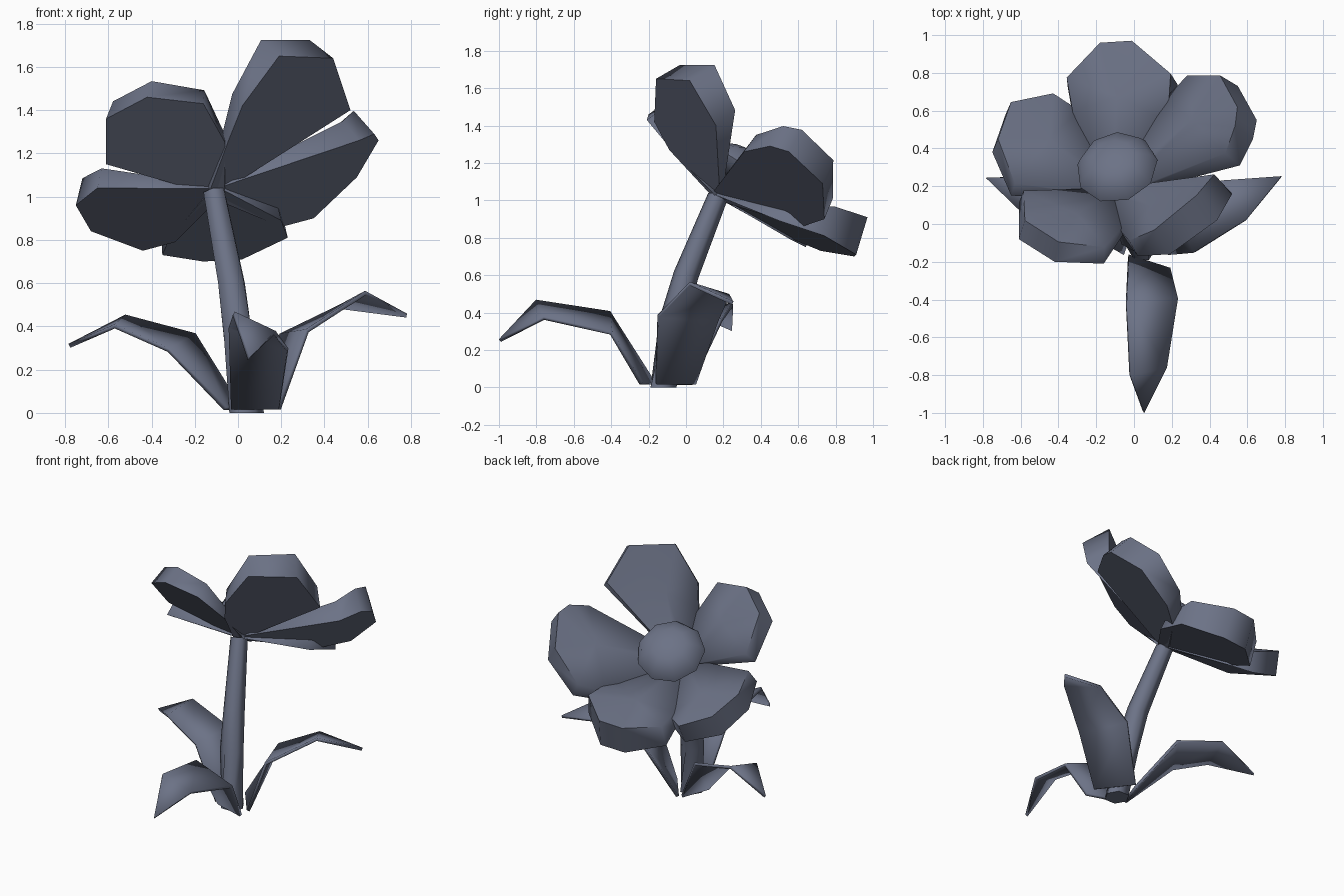
import bpy, bmesh, math
from mathutils import Vector as V

if "Cube" in bpy.data.objects:
    bpy.data.objects.remove(bpy.data.objects["Cube"])

AXIS = V((-0.20, 0.56, 0.80)).normalized()    # direction the blossom faces
ROOT = V((-0.10, 0.165, 1.02))                # where petals meet the stem

# One slate grey for the whole plant
SLATE = bpy.data.materials.new("slate")
SLATE.diffuse_color = (0.15, 0.17, 0.24, 1)
SLATE.use_nodes = True
SLATE.node_tree.nodes["Principled BSDF"].inputs["Base Color"].default_value = SLATE.diffuse_color


def finish(bm, name, angle):
    bmesh.ops.recalc_face_normals(bm, faces=bm.faces)
    me = bpy.data.meshes.new(name)
    bm.to_mesh(me)
    bm.free()
    me.materials.append(SLATE)
    ob = bpy.data.objects.new(name, me)
    bpy.context.collection.objects.link(ob)
    bpy.ops.object.select_all(action='DESELECT')
    ob.select_set(True)
    bpy.context.view_layer.objects.active = ob
    bpy.ops.object.shade_smooth_by_angle(angle=math.radians(angle))
    return ob


# Petal: flat back outlined by a few points, wall rising towards the tip,
# softly pillowed inner face
def petal(name, outline, thick):
    pts = [V(p) for p in outline]
    lateral = (pts[0] - pts[-1]).normalized() * 0.04
    pts = [ROOT + lateral] + pts + [ROOT - lateral]
    w = V()
    for p, q in zip(pts, pts[1:]):
        w += (p - ROOT).cross(q - ROOT)
    w.normalize()
    if w.dot(AXIS) < 0:
        w = -w
    reach = max((p - ROOT).length for p in pts)
    centre = sum(pts, V()) / len(pts)
    bm = bmesh.new()
    low = [bm.verts.new(p) for p in pts]
    rim = []
    for p in pts:
        a = (p - ROOT).length / reach
        rim.append(bm.verts.new(p + w * (0.02 + (thick - 0.02) * a ** 1.5)
                                + (centre - p) * 0.06 * a))
    mid = sum((r.co for r in rim), V()) / len(rim) + (centre - ROOT) * 0.1
    top = bm.verts.new(mid + w * 0.03)
    bm.faces.new(low)
    n = len(low)
    for i in range(n):
        j = (i + 1) % n
        bm.faces.new((low[i], low[j], rim[j], rim[i]))
        bm.faces.new((rim[i], rim[j], top))
    finish(bm, name, 75)


petal("petal_back", [(-0.32, 0.55, 0.80), (-0.35, 0.72, 0.73), (-0.16, 0.90, 0.70),
                     (0.02, 0.91, 0.71), (0.23, 0.74, 0.81), (0.20, 0.50, 0.89)], 0.21)
petal("petal_right", [(0.56, 0.31, 1.26), (0.63, 0.45, 1.29), (0.65, 0.55, 1.26),
                      (0.55, 0.73, 1.09), (0.35, 0.74, 0.90), (0.20, 0.62, 0.86)], 0.17)
petal("petal_front_right", [(-0.04, -0.09, 1.27), (0.02, -0.17, 1.42), (0.19, -0.16, 1.65),
                            (0.44, 0.02, 1.64), (0.52, 0.16, 1.40)], 0.19)
petal("petal_front_left", [(-0.61, 0.11, 1.15), (-0.61, -0.08, 1.36), (-0.42, -0.20, 1.46),
                           (-0.16, -0.21, 1.43), (-0.06, -0.06, 1.25)], 0.13)
petal("petal_left", [(-0.65, 0.15, 1.04), (-0.75, 0.38, 0.96), (-0.68, 0.58, 0.84),
                     (-0.44, 0.64, 0.75), (-0.29, 0.56, 0.79)], 0.16)

# Low domed flower centre
bm = bmesh.new()
bmesh.ops.create_uvsphere(bm, u_segments=9, v_segments=6, radius=0.22)
rot = AXIS.to_track_quat('Z', 'Y')
for vert in bm.verts:
    c = vert.co
    vert.co = V((-0.09, 0.295, 1.15)) + rot @ V((c.x, c.y, c.z * (0.55 if c.z > 0 else 0.3)))
finish(bm, "flower_centre", 60)

# Bent tapering stem
path = [(0.04, -0.12, 0.0), (0.0, -0.07, 0.35), (-0.03, 0.0, 0.6), (-0.11, 0.17, 1.02)]
radii = [0.08, 0.075, 0.068, 0.055]
bm = bmesh.new()
rings = []
for i, (p, r) in enumerate(zip(path, radii)):
    tan = V(path[min(i + 1, 3)]) - V(path[max(i - 1, 0)])
    q = (V((0, 0, 1)) if i == 0 else tan).to_track_quat('Z', 'Y')
    rings.append([bm.verts.new(V(p) + q @ V((r * math.cos(k * math.pi / 3),
                                             r * math.sin(k * math.pi / 3), 0)))
                  for k in range(6)])
for a, b in zip(rings, rings[1:]):
    for k in range(6):
        m = (k + 1) % 6
        bm.faces.new((a[k], a[m], b[m], b[k]))
bm.faces.new(rings[0])
bm.faces.new(rings[-1])
finish(bm, "stem", 65)


# Leaf: strip between two edges, folding down to a pointed tip
def leaf(name, left, right, tip):
    bm = bmesh.new()
    a = [bm.verts.new(p) for p in left]
    b = [bm.verts.new(p) for p in right]
    t = bm.verts.new(tip)
    for i in range(2):
        bm.faces.new((a[i], a[i + 1], b[i + 1], b[i]))
    bm.faces.new((a[2], t, b[2]))
    ob = finish(bm, name, 20)
    mod = ob.modifiers.new("thickness", 'SOLIDIFY')
    mod.thickness = 0.02
    mod.offset = 0


leaf("leaf_front",
     [(-0.03, -0.17, 0.02), (-0.04, -0.41, 0.40), (-0.02, -0.80, 0.46)],
     [(0.19, -0.24, 0.02), (0.23, -0.40, 0.29), (0.17, -0.76, 0.37)],
     (0.05, -0.995, 0.25))
leaf("leaf_right",
     [(0.19, -0.16, 0.02), (0.32, -0.15, 0.38), (0.59, 0.02, 0.555)],
     [(0.03, 0.05, 0.02), (0.20, 0.17, 0.36), (0.47, 0.23, 0.49)],
     (0.78, 0.25, 0.45))
leaf("leaf_left",
     [(-0.06, -0.16, 0.02), (-0.32, -0.01, 0.29), (-0.57, 0.04, 0.40)],
     [(0.01, 0.03, 0.02), (-0.20, 0.19, 0.36), (-0.52, 0.25, 0.445)],
     (-0.78, 0.245, 0.31))
